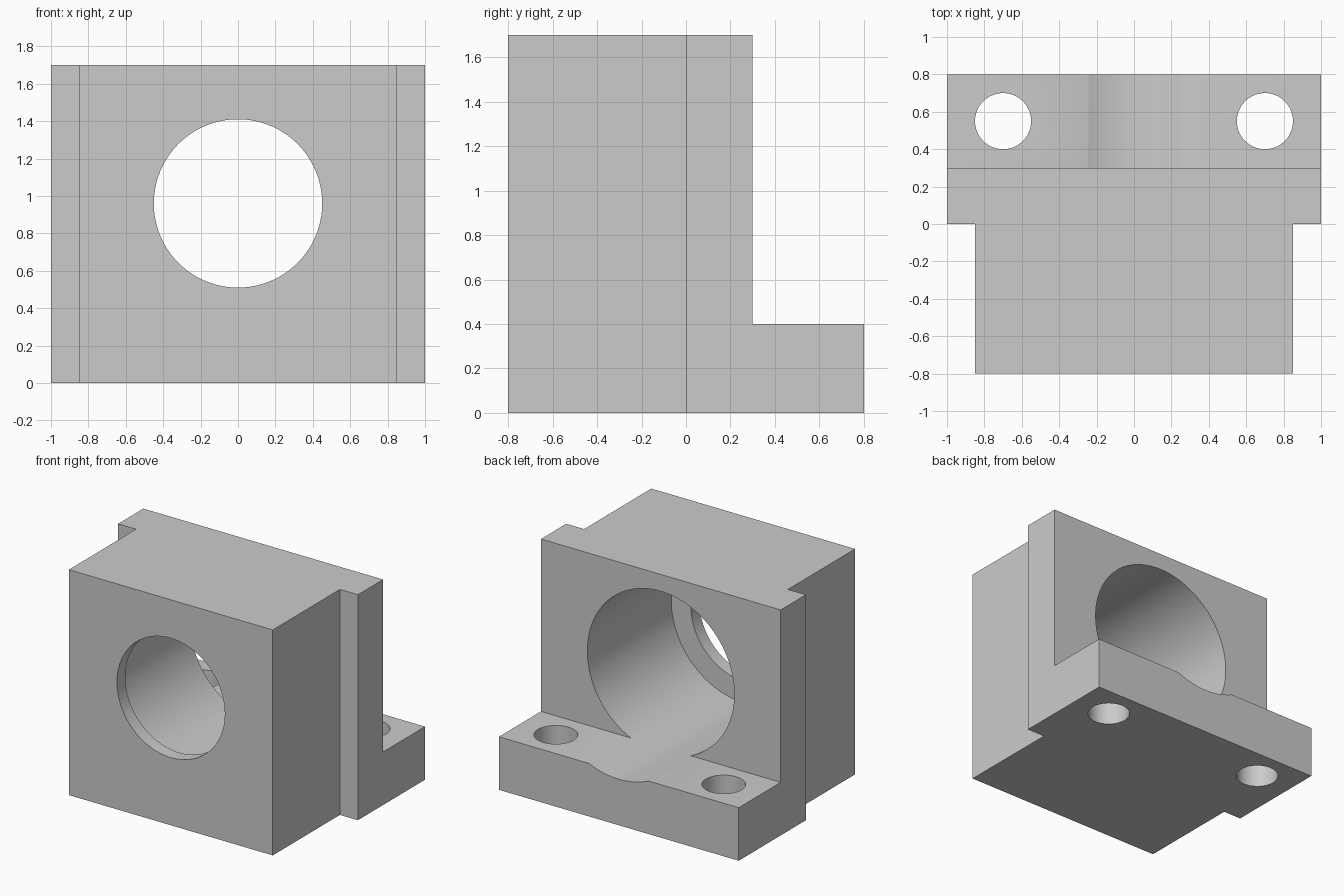
import bpy, bmesh, math
from mathutils import Matrix, Vector

cube = bpy.data.objects.get("Cube")
if cube:
    bpy.data.objects.remove(cube, do_unlink=True)

grey = bpy.data.materials.new("plain grey")
grey.use_nodes = True
colour = (0.6, 0.6, 0.6, 1)
grey.diffuse_color = colour
grey.node_tree.nodes["Principled BSDF"].inputs["Base Color"].default_value = colour


def add_object(name, bm):
    bmesh.ops.recalc_face_normals(bm, faces=bm.faces)
    mesh = bpy.data.meshes.new(name)
    bm.to_mesh(mesh)
    bm.free()
    mesh.materials.append(grey)
    obj = bpy.data.objects.new(name, mesh)
    bpy.context.collection.objects.link(obj)
    return obj


def prism(name, outline, z0, z1):
    bm = bmesh.new()
    face = bm.faces.new([bm.verts.new((x, y, z0)) for x, y in outline])
    top = bmesh.ops.extrude_face_region(bm, geom=[face])["geom"]
    verts = [v for v in top if isinstance(v, bmesh.types.BMVert)]
    bmesh.ops.translate(bm, verts=verts, vec=(0, 0, z1 - z0))
    return add_object(name, bm)


def cylinder(name, radius, start, end, segments=96):
    start, end = Vector(start), Vector(end)
    axis = end - start
    turn = axis.to_track_quat('Z', 'Y').to_matrix().to_4x4()
    bm = bmesh.new()
    bmesh.ops.create_cone(bm, cap_ends=True, segments=segments,
                          radius1=radius, radius2=radius, depth=axis.length,
                          matrix=Matrix.Translation((start + end) / 2) @ turn)
    return add_object(name, bm)


def cut(target, cutter):
    cutter.hide_render = True
    mod = target.modifiers.new("cut", 'BOOLEAN')
    mod.operation = 'DIFFERENCE'
    mod.solver = 'EXACT'
    mod.object = cutter
    bpy.context.view_layer.objects.active = target
    bpy.ops.object.modifier_apply(modifier=mod.name)
    bpy.data.objects.remove(cutter, do_unlink=True)


# Housing: T-shaped plan, wider towards the back
half = [(0.85, -0.8), (0.85, 0), (1, 0), (1, 0.8)]
outline = half + [(-x, y) for x, y in reversed(half)]
housing = prism("bearing_housing", outline, 0, 1.7)

# Clear the space above the mounting foot
cut(housing, prism("foot_clearance",
                   [(-2, 0.3), (2, 0.3), (2, 2), (-2, 2)], 0.4, 2))

# Wide bore from the back, also grooving the foot, and narrow front opening
axis_z = 0.96
cut(housing, cylinder("main_bore", 0.613, (0, -0.7, axis_z), (0, 1, axis_z), 128))
cut(housing, cylinder("front_opening", 0.45, (0, -1, axis_z), (0, -0.5, axis_z), 128))

# Bolt holes through the foot
for side in (-1, 1):
    cut(housing, cylinder("bolt_hole", 0.15, (side * 0.7, 0.55, -0.2),
                          (side * 0.7, 0.55, 0.6), 64))

# Smooth bores with sharp edges
bpy.ops.object.select_all(action='DESELECT')
housing.select_set(True)
bpy.context.view_layer.objects.active = housing
bpy.ops.object.shade_smooth_by_angle(angle=math.radians(30))
